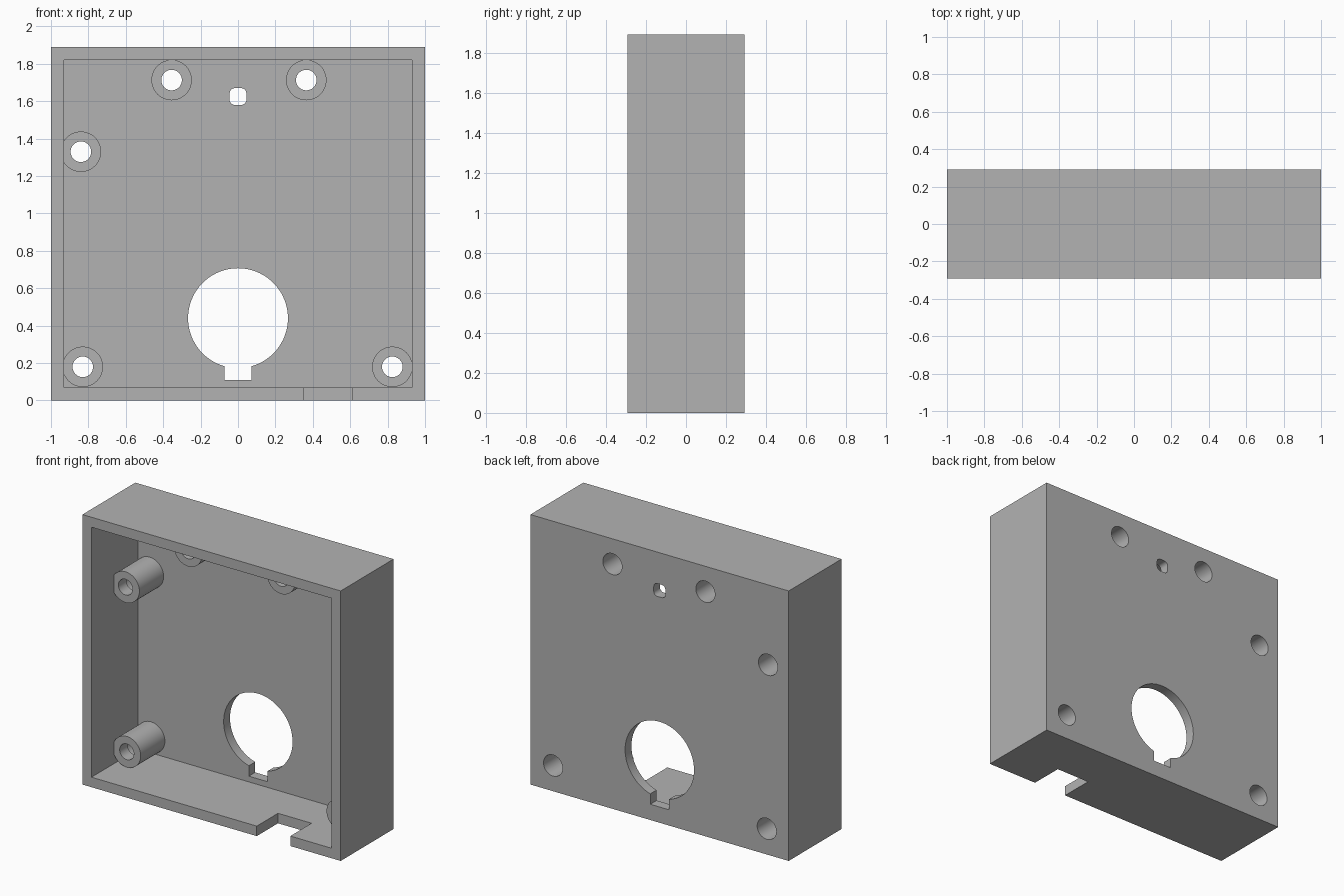
import bpy, bmesh, math

if "Cube" in bpy.data.objects:
    bpy.data.objects.remove(bpy.data.objects["Cube"])

W, D, H = 2.0, 0.585, 1.89      # outer size of the case
WALL = 0.07                     # wall and back plate thickness
BACK = D / 2
BOSS_FRONT = -0.045             # front end of the screw bosses
BOSSES = [(-0.84, 1.33), (-0.83, 0.18), (0.825, 0.18), (-0.355, 1.713), (0.365, 1.713)]

grey = bpy.data.materials.new("plain grey")
grey.diffuse_color = (0.448, 0.448, 0.448, 1)
grey.use_nodes = True
grey.node_tree.nodes["Principled BSDF"].inputs["Base Color"].default_value = grey.diffuse_color


def box(name, x0, x1, y0, y1, z0, z1):
    bpy.ops.mesh.primitive_cube_add(size=1, location=((x0 + x1) / 2, (y0 + y1) / 2, (z0 + z1) / 2))
    ob = bpy.context.object
    ob.name = name
    ob.scale = (x1 - x0, y1 - y0, z1 - z0)
    bpy.ops.object.transform_apply(location=True, rotation=True, scale=True)
    ob.data.materials.append(grey)
    return ob


def rod(name, x, z, r, y0, y1, sides=48):
    bpy.ops.mesh.primitive_cylinder_add(vertices=sides, radius=r, depth=y1 - y0,
                                        location=(x, (y0 + y1) / 2, z),
                                        rotation=(math.pi / 2, 0, 0))
    ob = bpy.context.object
    ob.name = name
    bpy.ops.object.transform_apply(location=True, rotation=True, scale=True)
    ob.data.materials.append(grey)
    return ob


def combine(body, tool, operation):
    mod = body.modifiers.new(operation, 'BOOLEAN')
    mod.operation, mod.solver, mod.object = operation, 'EXACT', tool
    bpy.context.view_layer.objects.active = body
    bpy.ops.object.modifier_apply(modifier=mod.name)
    bpy.data.objects.remove(tool)


# Case shell, open at the front
case = box("case", -W / 2, W / 2, -D / 2, D / 2, 0, H)
combine(case, box("cavity", -W / 2 + WALL, W / 2 - WALL, -D / 2 - 0.1, BACK - WALL,
                  WALL, H - WALL), 'DIFFERENCE')

# Screw bosses, sunk into the back plate
for x, z in BOSSES:
    combine(case, rod("boss", x, z, 0.108, BOSS_FRONT, BACK - 0.03), 'UNION')

# Stepped screw holes, wider from the back
for x, z in BOSSES:
    combine(case, rod("screw_hole", x, z, 0.055, BOSS_FRONT - 0.1, BACK + 0.1), 'DIFFERENCE')
    combine(case, rod("screw_head_hole", x, z, 0.074, BACK - 0.25, BACK + 0.1), 'DIFFERENCE')

# Large round opening with a key slot below
combine(case, rod("round_opening", 0, 0.44, 0.267, BACK - 0.15, BACK + 0.1, 72), 'DIFFERENCE')
combine(case, box("key_slot", -0.072, 0.072, BACK - 0.14, BACK + 0.1, 0.11, 0.3), 'DIFFERENCE')

# Small window with rounded corners
window = box("small_window", -0.045, 0.045, BACK - 0.15, BACK + 0.1, 1.58, 1.67)
bm = bmesh.new()
bm.from_mesh(window.data)
along_y = [e for e in bm.edges if abs(e.verts[0].co.y - e.verts[1].co.y) > 0.1]
bmesh.ops.bevel(bm, geom=along_y, offset=0.028, segments=5, profile=0.5, affect='EDGES')
bm.to_mesh(window.data)
bm.free()
combine(case, window, 'DIFFERENCE')

# Cable notch in the floor
combine(case, box("cable_notch", 0.35, 0.61, -D / 2 - 0.1, -D / 2 + 0.235, -0.1, WALL + 0.03),
        'DIFFERENCE')

bpy.ops.object.select_all(action='DESELECT')
case.select_set(True)
bpy.context.view_layer.objects.active = case
bpy.ops.object.shade_smooth_by_angle(angle=math.radians(30))
